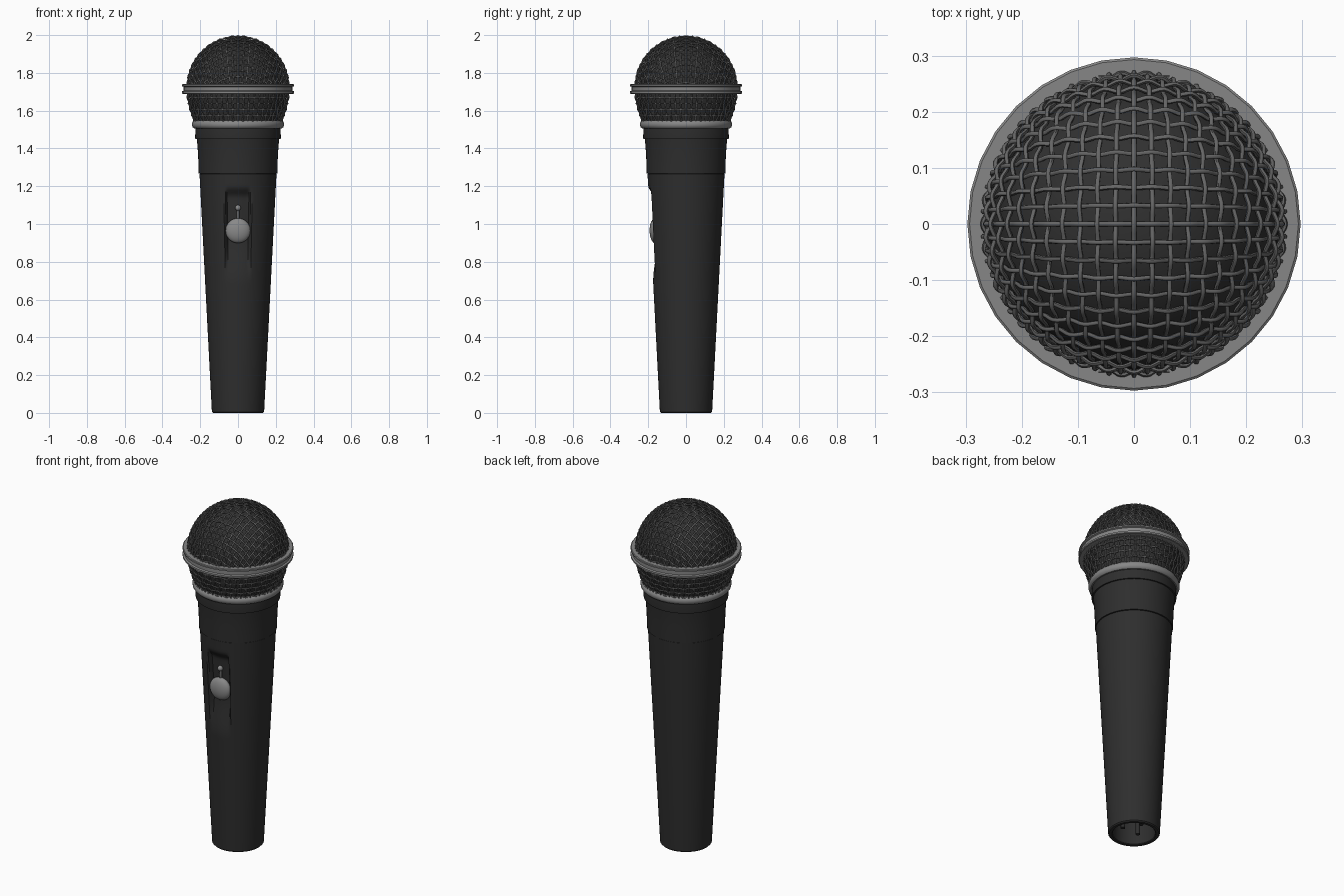
import bpy, bmesh, math
from math import pi, sin, cos, hypot

if "Cube" in bpy.data.objects:
    bpy.data.objects.remove(bpy.data.objects["Cube"])


def material(name, v):
    m = bpy.data.materials.new(name)
    m.diffuse_color = (v, v, v, 1)
    m.use_nodes = True
    m.node_tree.nodes["Principled BSDF"].inputs["Base Color"].default_value = m.diffuse_color
    return m


BLACK = material("matte black", 0.027)
FOAM = material("dark foam", 0.03)
WIRE = material("grille grey", 0.13)
METAL = material("ring grey", 0.24)
SWITCH = material("switch grey", 0.25)


def finish(ob, mat, angle=35):
    ob.data.materials.clear()
    ob.data.materials.append(mat)
    bpy.ops.object.select_all(action='DESELECT')
    ob.select_set(True)
    bpy.context.view_layer.objects.active = ob
    bpy.ops.object.shade_smooth_by_angle(angle=math.radians(angle))
    return ob


def lathe(name, profile, mat, n=64, closed=False, shape=None, angle=35):
    """Spin (radius, z) points around the z axis."""
    bm = bmesh.new()
    rings = []
    for r, z in profile:
        if r < 1e-6:
            rings.append([bm.verts.new((0, 0, z))])
        else:
            rings.append([bm.verts.new((r * cos(2 * pi * k / n), r * sin(2 * pi * k / n), z))
                          for k in range(n)])
    pairs = list(zip(rings, rings[1:]))
    if closed:
        pairs.append((rings[-1], rings[0]))
    for a, b in pairs:
        for k in range(n):
            q = (k + 1) % n
            f = [a[k % len(a)], a[q % len(a)], b[q % len(b)], b[k % len(b)]]
            f = list(dict.fromkeys(f))
            if len(f) > 2:
                bm.faces.new(f)
    if shape:
        for v in bm.verts:
            shape(v)
    bmesh.ops.recalc_face_normals(bm, faces=bm.faces)
    me = bpy.data.meshes.new(name)
    bm.to_mesh(me)
    bm.free()
    ob = bpy.data.objects.new(name, me)
    bpy.context.collection.objects.link(ob)
    return finish(ob, mat, angle)


def wires(name, paths, radius, mat):
    """Thin tubes along a list of (points, cyclic) paths."""
    cu = bpy.data.curves.new(name, 'CURVE')
    cu.dimensions = '3D'
    cu.bevel_depth = radius
    cu.bevel_resolution = 1
    for pts, cyc in paths:
        sp = cu.splines.new('POLY')
        sp.points.add(len(pts) - 1)
        for p, co in zip(sp.points, pts):
            p.co = (*co, 1)
        sp.use_cyclic_u = cyc
    ob = bpy.data.objects.new(name, cu)
    bpy.context.collection.objects.link(ob)
    bpy.ops.object.select_all(action='DESELECT')
    ob.select_set(True)
    bpy.context.view_layer.objects.active = ob
    bpy.ops.object.convert(target='MESH')
    return finish(bpy.context.object, mat, 60)


def smooth(t):
    t = min(1, max(0, t))
    return t * t * (3 - 2 * t)


# handle with hollow socket and a thumb groove on the front
def groove(v):
    if v.co.y < -0.1 and v.co.z > 0.6:
        fx = smooth((0.07 - abs(v.co.x)) / 0.016)
        fz = smooth((1.20 - v.co.z) / 0.06) * smooth((v.co.z - 0.68) / 0.25)
        v.co.y += 0.034 * fx * fz


def handle_radius(z):
    return 0.138 + 0.066 * z / 1.27


outer = [(handle_radius(z), z) for z in
         [0.006, 0.2, 0.4, 0.6] + [0.66 + 0.014 * i for i in range(41)] + [1.265]]
lathe("handle", [(0, 0.16), (0.108, 0.16), (0.114, 0.004), (0.118, 0), (0.133, 0)]
      + outer + [(0.19, 1.27)], BLACK, n=128, shape=groove)

# upper neck and collar
lathe("neck", [(0.19, 1.268), (0.208, 1.268), (0.209, 1.30), (0.211, 1.36), (0.215, 1.42),
               (0.218, 1.45), (0.226, 1.45), (0.227, 1.458), (0.225, 1.505), (0.2, 1.512)], BLACK)

# connector pins in the socket
for k in range(3):
    a = pi / 2 + k * 2 * pi / 3
    bpy.ops.mesh.primitive_cylinder_add(vertices=16, radius=0.012, depth=0.13,
                                        location=(0.06 * cos(a), 0.06 * sin(a), 0.095))
    bpy.context.object.name = "connector_pin_%d" % (k + 1)
    finish(bpy.context.object, BLACK)


# switch button and its indicator pin
def ball(name, loc, scale, mat):
    bpy.ops.mesh.primitive_uv_sphere_add(segments=32, ring_count=16, radius=1, location=loc)
    ob = bpy.context.object
    ob.name = name
    ob.scale = scale
    bpy.ops.object.transform_apply(location=False, rotation=False, scale=True)
    return finish(ob, mat)


ball("switch_button", (0, -0.163, 0.965), (0.066, 0.03, 0.066), SWITCH)
ball("switch_dot", (0, -0.165, 1.085), (0.015, 0.015, 0.015), SWITCH)
ball("switch_stem", (0, -0.161, 1.045), (0.008, 0.010, 0.045), WIRE)

# metal rings around the head
lathe("lower_ring", [(0.21, 1.506), (0.232, 1.506), (0.240, 1.512), (0.244, 1.522), (0.244, 1.533),
                     (0.239, 1.543), (0.231, 1.549), (0.21, 1.549)], METAL, n=32, closed=True)
lathe("middle_ring", [(0.262, 1.741), (0.293, 1.741), (0.297, 1.738), (0.297, 1.730), (0.288, 1.726),
                      (0.288, 1.706), (0.297, 1.702), (0.297, 1.692), (0.293, 1.689),
                      (0.262, 1.689)], METAL, n=32, closed=True)

# head: dark lining under a woven wire grille
R, CZ = 0.267, 1.725


def lower_radius(z):
    t = min(1, max(0, (1.71 - z) / 0.165))
    return 0.268 - 0.038 * t ** 1.8


lining = [(lower_radius(z) - 0.009, z) for z in (1.53, 1.56, 1.59, 1.62, 1.65, 1.68, 1.71)]
lining += [((R - 0.009) * cos(a), CZ + (R - 0.009) * sin(a))
           for a in [pi / 2 * i / 16 for i in range(16)]] + [(0, CZ + R - 0.009)]
lathe("grille_lining", lining, FOAM)

STEP, AMP, RAD = 0.033, 0.0038, 0.0042


def dome(u, v, h):
    """Wrap a flat sheet point over the dome."""
    d = hypot(u, v)
    a = d / R
    s = (R + h) * sin(a) / d if d > 1e-9 else 0
    return (u * s, v * s, CZ + (R + h) * cos(a))


paths = []
limit = R * pi / 2
N = int(limit / STEP)
for i in range(-N, N + 1):
    c = i * STEP
    m = int(math.sqrt(limit ** 2 - c ** 2) / STEP * 4)
    along = [k * STEP / 4 for k in range(-m, m + 1)]
    sgn = AMP * (-1) ** i
    paths.append(([dome(c, t, sgn * cos(pi * t / STEP)) for t in along], False))
    paths.append(([dome(t, c, -sgn * cos(pi * t / STEP)) for t in along], False))
wires("dome_grille", paths, RAD, WIRE)

# lower woven band
paths = []
COUNT, ROWS, Z0, DZ = 56, 6, 1.545, 0.031
for k in range(COUNT):
    a = 2 * pi * k / COUNT
    pts = []
    for j in range((ROWS - 1) * 4 + 1):
        z = Z0 + j * DZ / 4
        r = lower_radius(z) + AMP * (-1) ** k * cos(pi * j / 4)
        pts.append((r * cos(a), r * sin(a), z))
    paths.append((pts, False))
for j in range(ROWS):
    z = Z0 + j * DZ
    pts = []
    for k in range(COUNT * 4):
        a = 2 * pi * k / (COUNT * 4)
        r = lower_radius(z) - AMP * (-1) ** j * cos(pi * k / 4)
        pts.append((r * cos(a), r * sin(a), z))
    paths.append((pts, True))
wires("lower_grille", paths, RAD, WIRE)
